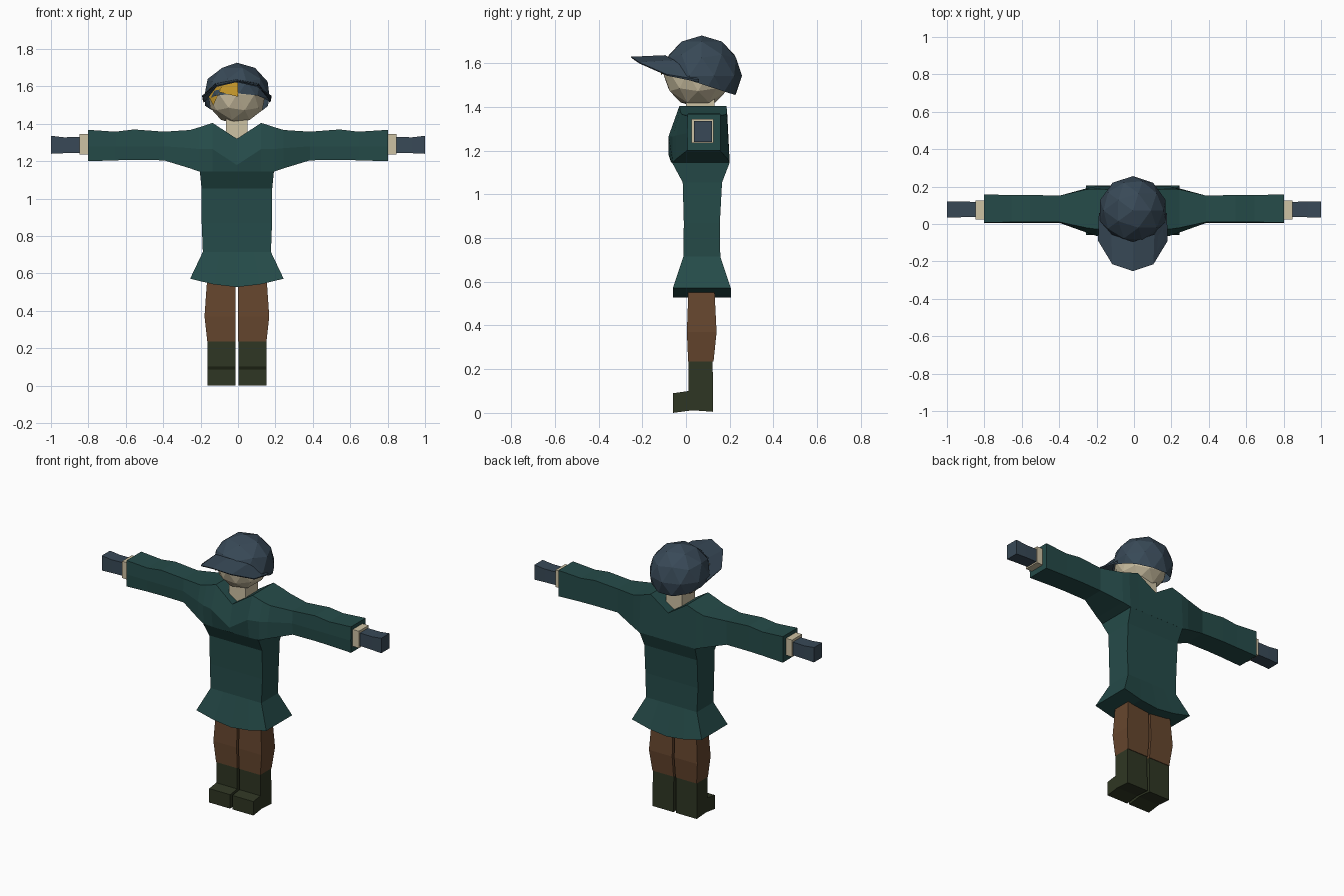
import bpy, bmesh, math
from mathutils import Vector, Matrix

if "Cube" in bpy.data.objects:
    bpy.data.objects.remove(bpy.data.objects["Cube"])

X0 = -0.006  # slight sideways offset of the body


def material(name, r, g, b):
    lin = lambda c: (c / 255 / 12.92) if c < 11 else ((c / 255 + 0.055) / 1.055) ** 2.4
    m = bpy.data.materials.new(name)
    m.diffuse_color = (lin(r), lin(g), lin(b), 1)
    m.use_nodes = True
    m.node_tree.nodes["Principled BSDF"].inputs["Base Color"].default_value = m.diffuse_color
    return m


TEAL = material("teal cloth", 37, 75, 73)
BROWN = material("brown cloth", 102, 70, 46)
GREEN = material("dark green boots", 47, 54, 35)
SLATE = material("slate blue", 56, 73, 87)
SKIN = material("cream skin", 206, 194, 164)
GOLD = material("golden hair", 196, 150, 42)


def finish(name, bm, mat, normals=True):
    if normals:
        bmesh.ops.recalc_face_normals(bm, faces=bm.faces)
    me = bpy.data.meshes.new(name)
    bm.to_mesh(me)
    bm.free()
    me.materials.append(mat)
    ob = bpy.data.objects.new(name, me)
    bpy.context.collection.objects.link(ob)
    return ob


def loft(bm, rings, caps=True):
    """Skin a row of closed rings with equal point counts."""
    rows = [[bm.verts.new(p) for p in ring] for ring in rings]
    n = len(rows[0])
    for a, b in zip(rows, rows[1:]):
        for i in range(n):
            j = (i + 1) % n
            bm.faces.new((a[i], a[j], b[j], b[i]))
    if caps:
        bm.faces.new(rows[0])
        bm.faces.new(rows[-1])
    return rows


def box_ring_x(x, y0, y1, z0, z1):
    return [(x, y0, z0), (x, y1, z0), (x, y1, z1), (x, y0, z1)]


# Shoulders and sleeves: sections along x
# x, top z, top front y, top back y, chest z, chest y, bottom z, bottom front y, bottom back y
half = [
    (0.00, 1.32, -0.05, 0.19, 1.18, -0.08, 1.145, -0.068, 0.20),
    (0.13, 1.405, -0.03, 0.185, 1.265, -0.08, 1.145, -0.065, 0.20),
    (0.20, 1.382, -0.027, 0.188, 1.265, -0.062, 1.145, -0.06, 0.20),
    (0.25, 1.367, -0.02, 0.185, 1.27, -0.045, 1.162, -0.045, 0.19),
    (0.39, 1.358, 0.01, 0.152, 1.28, 0.005, 1.205, 0.01, 0.152),
    (0.55, 1.37, 0.01, 0.155, 1.28, 0.005, 1.207, 0.01, 0.155),
    (0.65, 1.358, 0.01, 0.155, 1.28, 0.005, 1.205, 0.01, 0.155),
    (0.803, 1.368, 0.008, 0.158, 1.28, 0.005, 1.2, 0.008, 0.158),
]


def sleeve_ring(s, sign):
    x, tz, tf, tb, cz, cy, bz, bf, bb = s
    x = sign * x + X0 * (x < 0.7)
    return [(x, tf, tz), (x, cy, cz), (x, bf, bz), (x, bb, bz), (x, tb, tz)]


bm = bmesh.new()
loft(bm, [sleeve_ring(s, -1) for s in half[:0:-1]] + [sleeve_ring(s, 1) for s in half])
finish("jacket_shoulders_and_sleeves", bm, TEAL)

# Tunic: rings down from the chest, with a hem dipping in the middle
cols = (-1, -0.5, 0, 0.5, 1)


def tunic_ring(z, hw, y0, y1, dip=0):
    pts = [(c, y0) for c in cols] + [(c, y1) for c in reversed(cols)]
    return [(X0 + hw * c, y, z - dip * (1 - abs(c) ** 1.6)) for c, y in pts]


bm = bmesh.new()
rows = loft(bm, [
    tunic_ring(1.146, 0.198, -0.064, 0.20),
    tunic_ring(1.055, 0.189, -0.015, 0.165),
    tunic_ring(0.87, 0.188, -0.01, 0.155),
    tunic_ring(0.715, 0.182, -0.012, 0.157),
    tunic_ring(0.572, 0.25, -0.06, 0.205, 0.045),
], caps=False)
hem = rows[-1]
for i in range(4):
    bm.faces.new((hem[i], hem[i + 1], hem[8 - i], hem[9 - i]))
finish("tunic", bm, TEAL)

# Trousers and boots
for side, sign in (("left", 1), ("right", -1)):
    bm = bmesh.new()
    rings = []
    for z, xi, xo, y0, y1 in ((0.6, 0.007, 0.155, 0.01, 0.13), (0.53, 0.007, 0.162, 0.01, 0.132),
                              (0.37, 0.007, 0.173, 0.004, 0.14), (0.235, 0.007, 0.158, 0.01, 0.126)):
        a, b = X0 + sign * xi, X0 + sign * xo
        rings.append([(a, y0, z), (b, y0, z), (b, y1, z), (a, y1, z)])
    loft(bm, rings)
    finish(side + "_trouser_leg", bm, BROWN)

    profile = [(-0.06, 0), (0.03, 0.012), (0.124, 0.005), (0.122, 0.237),
               (0.012, 0.237), (0.012, 0.1), (-0.06, 0.09)]
    bm = bmesh.new()
    loft(bm, [[(X0 + sign * x, y, z) for y, z in profile] for x in (0.008, 0.158)])
    finish(side + "_boot", bm, GREEN)

    # Shirt cuff and gloved hand
    bm = bmesh.new()
    loft(bm, [box_ring_x(sign * x, 0.025, 0.125, 1.236, 1.345) for x in (0.79, 0.847)])
    finish(side + "_cuff", bm, SKIN)
    bm = bmesh.new()
    loft(bm, [box_ring_x(sign * 0.83, 0.038, 0.118, 1.245, 1.33),
              box_ring_x(sign * 0.93, 0.036, 0.12, 1.243, 1.328),
              box_ring_x(sign * 1.0, 0.036, 0.12, 1.24, 1.336)])
    finish(side + "_hand", bm, SLATE)

# Neck
bm = bmesh.new()
loft(bm, [[(X0 + sx * 0.058, y, z) for sx, y in ((-1, 0.0), (1, 0.0), (1, 0.13), (-1, 0.13))]
          for z in (1.3, 1.45)])
finish("neck", bm, SKIN)

# Head
HEAD = Vector((X0, 0.055, 1.557))
bm = bmesh.new()
bmesh.ops.create_icosphere(bm, subdivisions=2, radius=0.16, matrix=Matrix.Translation(HEAD))
finish("head", bm, SKIN)

# Swept fringe: strip just outside the forehead
upper = [(-0.152, 1.59), (-0.12, 1.612), (-0.08, 1.622), (0.0, 1.62)]
lower = [(-0.157, 1.548), (-0.132, 1.498), (-0.10, 1.57), (0.0, 1.545)]


def on_forehead(x, z):
    d2 = 0.171 ** 2 - (x - HEAD.x) ** 2 - (z - HEAD.z) ** 2
    return (x, HEAD.y - math.sqrt(max(d2, 0)), z)


bm = bmesh.new()
u = [bm.verts.new(on_forehead(*p)) for p in upper]
l = [bm.verts.new(on_forehead(*p)) for p in lower]
for i in range(3):
    bm.faces.new((l[i], l[i + 1], u[i + 1], u[i]))
finish("hair_fringe", bm, GOLD, normals=False)

# Cap dome: low-poly ball cut by a sloping plane, open below
bm = bmesh.new()
bmesh.ops.create_icosphere(bm, subdivisions=2, radius=0.184,
                           matrix=Matrix.Translation((X0, 0.072, 1.543)))
bmesh.ops.bisect_plane(bm, geom=bm.verts[:] + bm.edges[:] + bm.faces[:],
                       plane_co=(0, -0.1, 1.56), plane_no=(0, -0.11, -0.34), clear_outer=True)
finish("cap_dome", bm, SLATE, normals=False)

# Cap brim: arched sheet, thin at the front edge
outer = [(-0.186, -0.09, 1.55), (-0.11, -0.215, 1.605), (0, -0.252, 1.63),
         (0.11, -0.215, 1.605), (0.186, -0.09, 1.55)]
inner = [(-0.182, 0.06, 1.525), (-0.115, -0.055, 1.615), (0, -0.095, 1.637),
         (0.115, -0.055, 1.615), (0.182, 0.06, 1.525)]
bm = bmesh.new()
loft(bm, [[(X0 + x, y, z) for x, y, z in (o, i, (i[0] * 0.97, i[1], i[2] - 0.012),
                                          (o[0] * 0.98, o[1] + 0.004, o[2] - 0.007))]
          for o, i in zip(outer, inner)])
finish("cap_brim", bm, SLATE)
